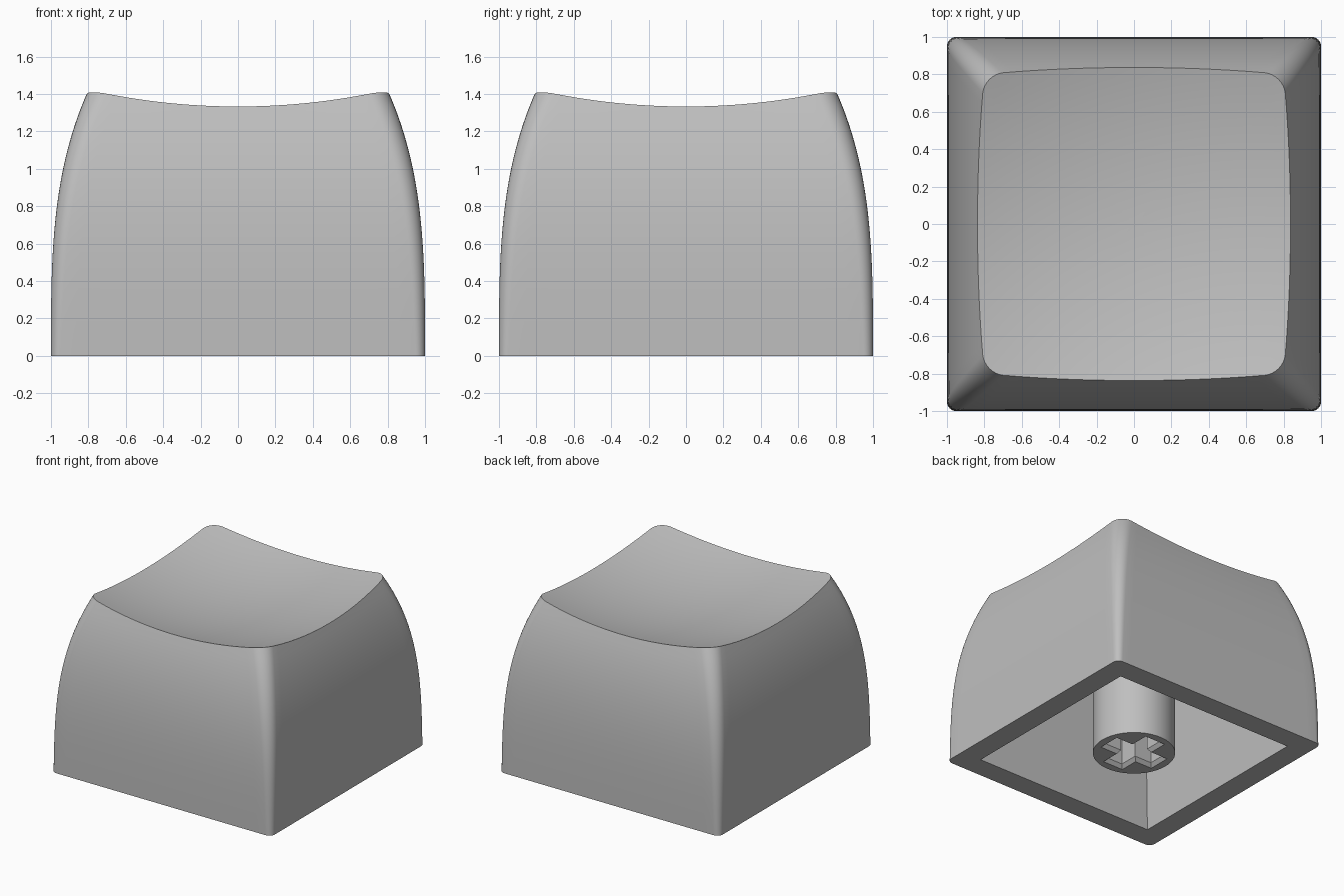
import bpy, bmesh, math
from mathutils import Vector, Matrix

cube = bpy.data.objects.get("Cube")
if cube:
    bpy.data.objects.remove(cube, do_unlink=True)

# One plain grey plastic
grey = bpy.data.materials.new("grey_plastic")
grey.use_nodes = True
COLOUR = (0.52, 0.52, 0.52, 1)
grey.diffuse_color = COLOUR
grey.node_tree.nodes["Principled BSDF"].inputs["Base Color"].default_value = COLOUR

HEIGHT = 1.42
CAVITY_TOP = 1.0
SIDE_STEPS, CORNER_STEPS = 24, 8


def rounded_square(half, radius):
    """Closed counter-clockwise outline, with subdivided sides and round corners."""
    c = half - radius
    quarter = []
    for i in range(CORNER_STEPS + 1):
        a = math.pi / 2 * i / CORNER_STEPS
        quarter.append(Vector((c + radius * math.cos(a), c + radius * math.sin(a))))
    for i in range(1, SIDE_STEPS):
        quarter.append(Vector((c - 2 * c * i / SIDE_STEPS, half)))
    return [Matrix.Rotation(k * math.pi / 2, 2) @ p for k in range(4) for p in quarter]


def shell_outline(z):
    """Outer walls curve inward toward the top."""
    t = z / HEIGHT
    return rounded_square(1 - 0.2 * t ** 3.2, 0.05 + 0.06 * t)


def dish(p):
    """Height of the shallow bowl in the top."""
    radius = 3.4
    return 1.228 + radius - math.sqrt(radius ** 2 - p.length_squared)


def finish(name, bm):
    bmesh.ops.remove_doubles(bm, verts=bm.verts, dist=1e-5)
    bmesh.ops.recalc_face_normals(bm, faces=bm.faces)
    mesh = bpy.data.meshes.new(name)
    bm.to_mesh(mesh)
    bm.free()
    mesh.materials.append(grey)
    ob = bpy.data.objects.new(name, mesh)
    bpy.context.collection.objects.link(ob)
    return ob


def loft(bm, rings):
    """Skin a list of rings and cap both ends."""
    loops = [[bm.verts.new(p) for p in ring] for ring in rings]
    n = len(loops[0])
    for a, b in zip(loops, loops[1:]):
        for i in range(n):
            j = (i + 1) % n
            bm.faces.new((a[i], a[j], b[j], b[i]))
    return loops


def smooth(ob):
    bpy.ops.object.select_all(action='DESELECT')
    ob.select_set(True)
    bpy.context.view_layer.objects.active = ob
    bpy.ops.object.shade_smooth_by_angle(angle=math.radians(30))


# Rim height of every outline point, where the wall meets the dish
count = len(shell_outline(0))
rim = [1.35] * count
for _ in range(12):
    rim = [dish(shell_outline(z)[i]) for i, z in enumerate(rim)]

# Shell: cavity, underside, outer wall and dished top in one skin
rings = []
for z, half in ((CAVITY_TOP, 0.72), (0, 0.82)):
    rings.append([p.to_3d() + Vector((0, 0, z)) for p in rounded_square(half, 0)])
WALL_STEPS = 20
for s in range(WALL_STEPS + 1):
    ring = []
    for i, top in enumerate(rim):
        z = top * s / WALL_STEPS
        ring.append(Vector((*shell_outline(z)[i], z)))
    rings.append(ring)
edge = [p.to_2d() for p in rings[-1]]
DISH_STEPS = 14
for s in range(DISH_STEPS - 1, 0, -1):
    scaled = [p * s / DISH_STEPS for p in edge]
    rings.append([Vector((p.x, p.y, dish(p))) for p in scaled])
bm = bmesh.new()
loops = loft(bm, rings)
bm.faces.new(loops[0])
centre = bm.verts.new((0, 0, dish(Vector((0, 0)))))
for i in range(count):
    bm.faces.new((loops[-1][i], loops[-1][(i + 1) % count], centre))
shell = finish("keycap_shell", bm)
smooth(shell)

# Round stem hanging from the ceiling of the cavity
bm = bmesh.new()
depth = CAVITY_TOP + 0.04
bmesh.ops.create_cone(bm, cap_ends=True, segments=64, radius1=0.31, radius2=0.31,
                      depth=depth, matrix=Matrix.Translation((0, 0, depth / 2)))
stem = finish("stem", bm)


# Cross-shaped socket with a chamfered mouth
def cross(length, width, z):
    arm = [Vector((length, -width)), Vector((length, width)), Vector((width, width))]
    return [(*(Matrix.Rotation(k * math.pi / 2, 2) @ p), z) for k in range(4) for p in arm]


bm = bmesh.new()
loops = loft(bm, [cross(0.255, 0.1, -0.01), cross(0.225, 0.07, 0.03), cross(0.225, 0.07, 0.45)])
bm.faces.new(loops[0])
bm.faces.new(loops[-1])
cutter = finish("socket_cutter", bm)
cutter.hide_render = True
cut = stem.modifiers.new("socket", 'BOOLEAN')
cut.operation = 'DIFFERENCE'
cut.solver = 'EXACT'
cut.object = cutter
bpy.context.view_layer.objects.active = stem
bpy.ops.object.modifier_apply(modifier=cut.name)
bpy.data.objects.remove(cutter, do_unlink=True)
smooth(stem)
